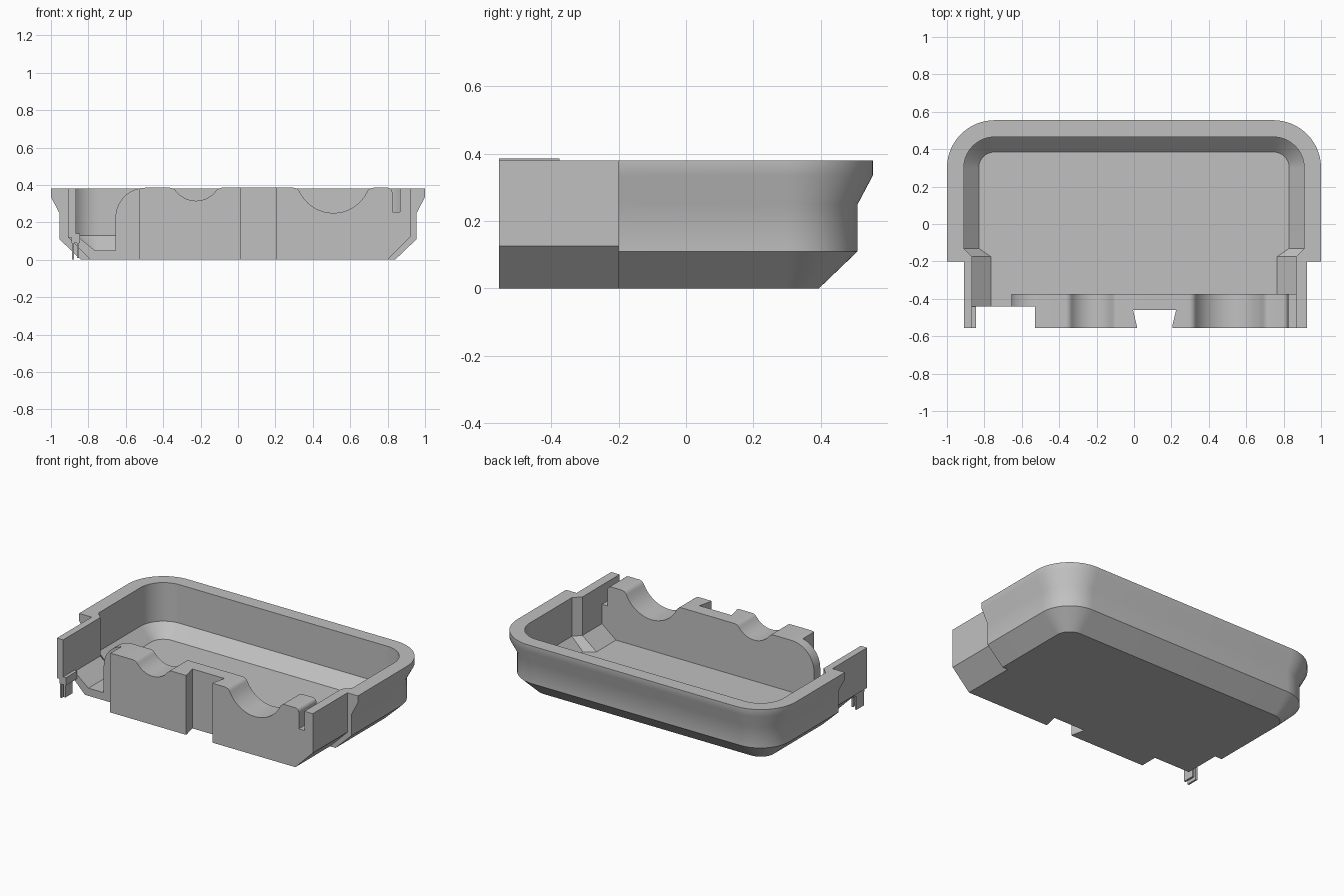
import bpy, bmesh
from math import sin, cos, radians, degrees, atan2, sqrt

if "Cube" in bpy.data.objects:
    bpy.data.objects.remove(bpy.data.objects["Cube"], do_unlink=True)

grey = bpy.data.materials.new("plain grey")
grey.use_nodes = True
colour = (0.53, 0.53, 0.53, 1)
grey.diffuse_color = colour
grey.node_tree.nodes["Principled BSDF"].inputs["Base Color"].default_value = colour


def loft(name, rings):
    """Solid skinned through closed rings of equal length."""
    bm = bmesh.new()
    loops = [[bm.verts.new(p) for p in ring] for ring in rings]
    for a, b in zip(loops, loops[1:]):
        for i in range(len(a)):
            j = (i + 1) % len(a)
            bm.faces.new((a[i], a[j], b[j], b[i]))
    bm.faces.new(loops[0])
    bm.faces.new(loops[-1])
    bmesh.ops.recalc_face_normals(bm, faces=bm.faces)
    mesh = bpy.data.meshes.new(name)
    bm.to_mesh(mesh)
    bm.free()
    mesh.materials.append(grey)
    obj = bpy.data.objects.new(name, mesh)
    bpy.context.collection.objects.link(obj)
    return obj


def prism_y(name, profile, y0, y1):
    return loft(name, [[(x, y, z) for x, z in profile] for y in (y0, y1)])


def prism_z(name, plan, z0, z1):
    return loft(name, [[(x, y, z) for x, y in plan] for z in (z0, z1)])


def rect(a0, a1, b0, b1):
    return [(a0, b0), (a1, b0), (a1, b1), (a0, b1)]


def arc(cx, cy, r, start, end, n=10):
    angles = [radians(start + (end - start) * i / n) for i in range(n + 1)]
    return [(cx + r * cos(a), cy + r * sin(a)) for a in angles]


def cut(obj, cutter):
    mod = obj.modifiers.new("cut", 'BOOLEAN')
    mod.operation = 'DIFFERENCE'
    mod.solver = 'EXACT'
    mod.object = cutter
    bpy.context.view_layer.objects.active = obj
    bpy.ops.object.modifier_apply(modifier=mod.name)
    bpy.data.objects.remove(cutter, do_unlink=True)


# Tray: every outline shares the same rear corner centres
CX, CY = 0.745, 0.30


def outline(r, z, front):
    """U-shaped plan, mirrored, with rounded rear corners; front lists (inset, y)."""
    half = [(CX + r - inset, y) for inset, y in front] + arc(CX, CY, r, 0, 90, 16)
    return [(x, y, z) for x, y in half + [(-x, y) for x, y in reversed(half)]]


shell = [(0.095, 0), (0.21, 0.11), (0.21, 0.25), (0.255, 0.335), (0.255, 0.38)]
tray = loft("tray", [outline(r, z, [(0, -0.2)]) for r, z in shell])

cavity = [(0.085, 0.05, 0.065), (0.165, 0.13, 0.045), (0.165, 0.5, 0.045)]
cut(tray, loft("cavity_cutter", [
    outline(r, z, [(neck, -0.3), (neck, -0.175), (0, -0.13)])
    for r, z, neck in cavity]))

# Narrower front channel with floor and side walls
channel = [(-0.91, 0.38), (-0.91, 0.12), (-0.79, 0), (0.80, 0), (0.925, 0.125),
           (0.925, 0.38), (0.865, 0.38), (0.865, 0.13), (0.765, 0.05),
           (-0.765, 0.05), (-0.865, 0.13), (-0.865, 0.38)]
front_channel = prism_y("front_channel", channel, -0.44, -0.2)

# Front wall with scooped top edge
TOP = 0.385


def scoop(cx, depth, r, f=0.04):
    """Round dip blended into the top edge by small fillets."""
    cz = TOP - depth + r
    rise = cz - TOP + f
    dx = sqrt((r + f) ** 2 - rise ** 2)
    a = degrees(atan2(rise, dx))
    return (arc(cx - dx, TOP - f, f, 90, a, 6)
            + arc(cx, cz, r, 180 + a, 360 - a, 18)[1:-1]
            + arc(cx + dx, TOP - f, f, 180 - a, 90, 6))


wall = ([(-0.655, 0)] + arc(-0.495, TOP - 0.16, 0.16, 180, 90, 14)
        + scoop(-0.225, 0.07, 0.135) + scoop(0.51, 0.135, 0.2)
        + arc(0.8, TOP - 0.025, 0.025, 90, 0, 6)
        + [(0.825, 0.255), (0.865, 0.255), (0.865, 0.38), (0.925, 0.38),
           (0.925, 0.125), (0.80, 0)])
front_wall = prism_y("front_wall", wall, -0.555, -0.375)
cut(front_wall, prism_z("end_cutter", rect(-0.8, -0.53, -0.7, -0.44), -0.1, 0.6))

# Dovetail slot through the front wall
dovetail = [(0.015, -0.6), (0.015, -0.545), (-0.005, -0.46),
            (0.225, -0.46), (0.205, -0.545), (0.205, -0.6)]
cut(front_wall, prism_z("dovetail_cutter", dovetail, -0.1, 0.6))

# Free end of the right side wall and the hanging clip below it
side_wall = prism_y("right_side_wall", rect(-0.91, -0.865, 0.12, 0.38), -0.555, -0.44)
foot = prism_y("clip_base", rect(-0.89, -0.845, 0.09, 0.14), -0.555, -0.44)
prongs = [prism_y("clip_prong", rect(x, x + 0.012, z, 0.1), -0.555, -0.48)
          for x, z in ((-0.888, 0.0), (-0.862, 0.01))]

# Smooth the curved surfaces while keeping sharp edges
bpy.ops.object.select_all(action='DESELECT')
for part in [tray, front_channel, front_wall, side_wall, foot] + prongs:
    part.select_set(True)
bpy.context.view_layer.objects.active = tray
bpy.ops.object.shade_smooth_by_angle(angle=radians(30))
